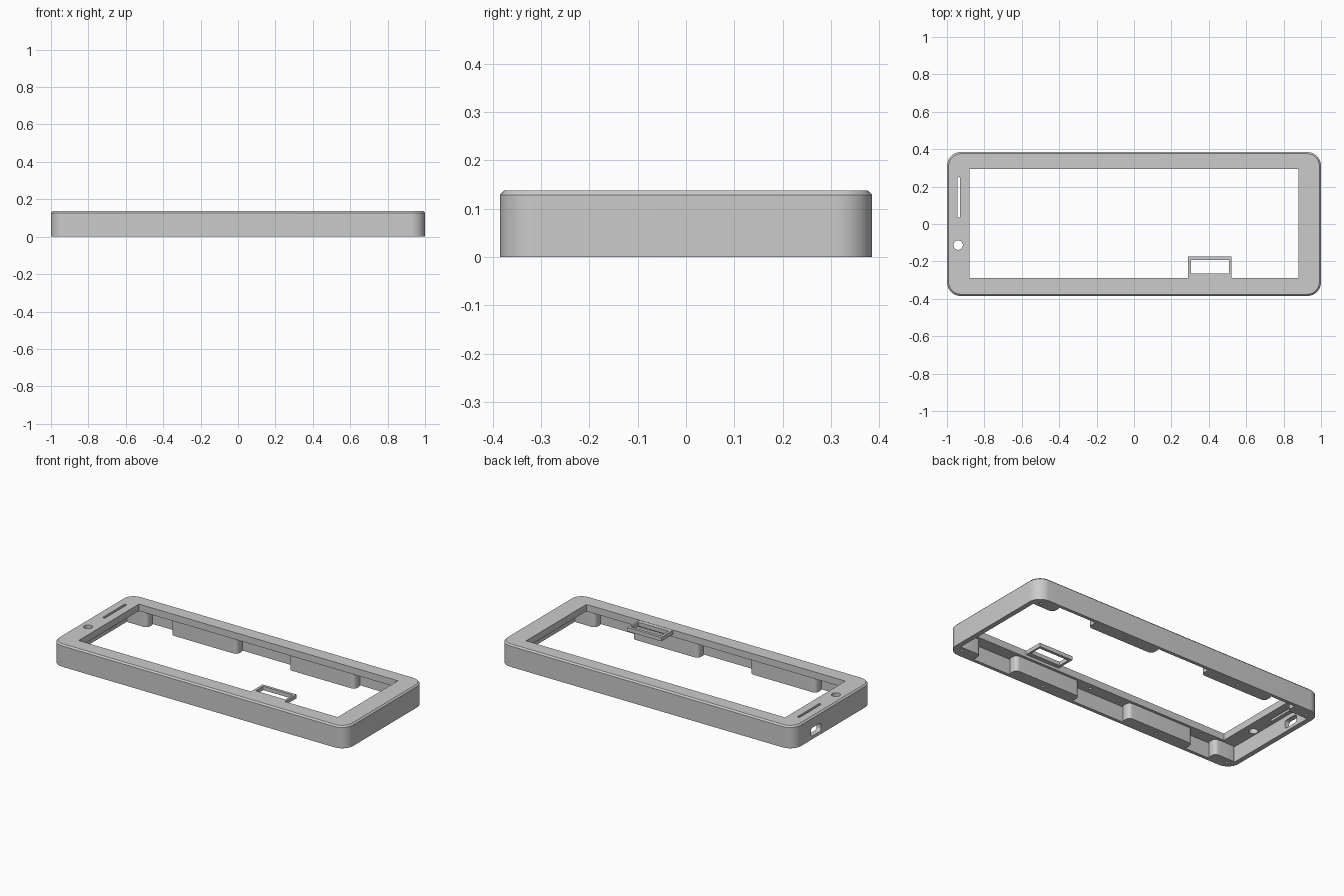
import bpy, bmesh, math

cube = bpy.data.objects.get("Cube")
if cube:
    bpy.data.objects.remove(cube, do_unlink=True)

grey = bpy.data.materials.new("plain grey")
GREY = (0.6, 0.6, 0.6, 1)
grey.use_nodes = True
grey.diffuse_color = GREY
grey.node_tree.nodes["Principled BSDF"].inputs["Base Color"].default_value = GREY


def rounded(x0, x1, y0, y1, r, n=8):
    """Outline of a rounded rectangle, counter-clockwise."""
    if r <= 0:
        return [(x0, y0), (x1, y0), (x1, y1), (x0, y1)]
    corners = [(x1 - r, y1 - r), (x0 + r, y1 - r), (x0 + r, y0 + r), (x1 - r, y0 + r)]
    pts = []
    for q, (cx, cy) in enumerate(corners):
        for i in range(n + 1):
            a = math.pi / 2 * (q + i / n)
            pts.append((cx + r * math.cos(a), cy + r * math.sin(a)))
    return pts


def solid(name, layers):
    """Closed solid through a stack of (outline, z) layers."""
    bm = bmesh.new()
    rings = [[bm.verts.new((x, y, z)) for x, y in pts] for pts, z in layers]
    bm.faces.new(rings[0][::-1])
    bm.faces.new(rings[-1])
    for lo, hi in zip(rings, rings[1:]):
        n = len(lo)
        for i in range(n):
            bm.faces.new((lo[i], lo[(i + 1) % n], hi[(i + 1) % n], hi[i]))
    mesh = bpy.data.meshes.new(name)
    bm.to_mesh(mesh)
    bm.free()
    mesh.materials.append(grey)
    ob = bpy.data.objects.new(name, mesh)
    bpy.context.collection.objects.link(ob)
    return ob


def block(name, x0, x1, y0, y1, z0, z1, r=0.0):
    pts = rounded(x0, x1, y0, y1, r)
    return solid(name, [(pts, z0), (pts, z1)])


def combine(target, tool, operation):
    """Apply one boolean and remove the tool."""
    mod = target.modifiers.new("join", "BOOLEAN")
    mod.operation, mod.object, mod.solver = operation, tool, "EXACT"
    bpy.context.view_layer.objects.active = target
    bpy.ops.object.modifier_apply(modifier=mod.name)
    bpy.data.objects.remove(tool, do_unlink=True)


H, PLATE = 0.137, 0.095

# Outer shell with chamfered top rim
outer = rounded(-1, 1, -0.385, 0.385, 0.075, 12)
top = rounded(-0.991, 0.991, -0.376, 0.376, 0.066, 12)
frame = solid("case_frame", [(outer, 0), (outer, H - 0.009), (top, H)])

# Hollow underside
combine(frame, block("cavity", -0.97, 0.97, -0.365, 0.365, -0.1, PLATE, 0.05), "DIFFERENCE")

# Screw blocks along the long walls and in the corners
spans = [(-0.98, -0.83), (-0.67, -0.22), (0.13, 0.58), (0.83, 0.98)]
for side in (-1, 1):
    for x0, x1 in spans:
        ya, yb = sorted((side * 0.305, side * 0.373))
        combine(frame, block("screw_block", x0, x1, ya, yb, 0, PLATE + 0.01, 0.025), "UNION")

# Screen window
combine(frame, block("window", -0.88, 0.88, -0.29, 0.295, 0.05, 0.3), "DIFFERENCE")

# Small ring tab at the window edge
combine(frame, block("ring_tab", 0.29, 0.52, -0.32, -0.175, 0.112, H - 0.001), "UNION")
combine(frame, block("tab_hole", 0.305, 0.508, -0.265, -0.192, 0.05, 0.3), "DIFFERENCE")

# Speaker slot and round lens hole
combine(frame, block("slot", -0.945, -0.93, 0.035, 0.25, 0.05, 0.3, 0.004), "DIFFERENCE")
combine(frame, block("lens_hole", -0.965, -0.915, -0.138, -0.088, 0.05, 0.3, 0.0249), "DIFFERENCE")

# Charging port in the end wall
port = block("port", -0.025, 0.025, -0.05, 0.05, -0.1, 0.1, 0.018)
port.rotation_euler = (0, math.pi / 2, 0)
port.location = (-1, 0.167, 0.045)
bpy.context.view_layer.update()
combine(frame, port, "DIFFERENCE")

# Screw holes in the blocks and in the plate between them
for side in (-1, 1):
    for x, y, z in [(-0.94, 0.335, 0), (-0.445, 0.345, 0), (0.355, 0.345, 0), (0.94, 0.335, 0),
                    (-0.74, 0.325, PLATE), (0.04, 0.325, PLATE)]:
        s, cy = 0.008, side * y
        hole = block("screw_hole", x - s, x + s, cy - s, cy + s, z - 0.02, z + 0.03, s * 0.99)
        combine(frame, hole, "DIFFERENCE")

bpy.ops.object.select_all(action="DESELECT")
frame.select_set(True)
bpy.context.view_layer.objects.active = frame
bpy.ops.object.shade_smooth_by_angle(angle=math.radians(30))
